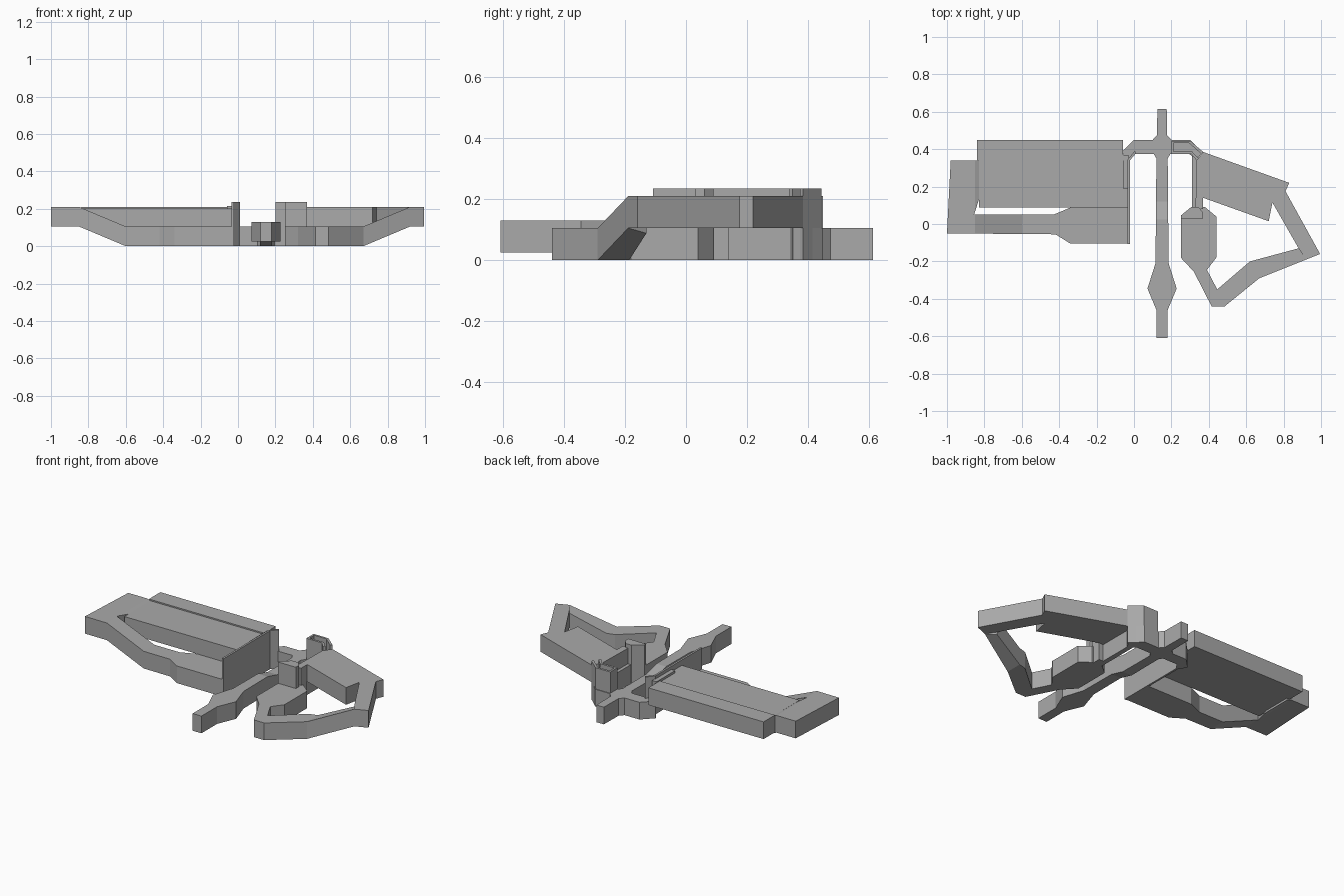
import bpy, bmesh
from mathutils import Vector

cube = bpy.data.objects.get("Cube")
if cube:
    bpy.data.objects.remove(cube, do_unlink=True)

grey = bpy.data.materials.new("plain grey")
grey.use_nodes = True
tone = (0.4, 0.4, 0.4, 1)
grey.diffuse_color = tone
grey.node_tree.nodes["Principled BSDF"].inputs["Base Color"].default_value = tone

LOW, HIGH, TALL = 0.105, 0.21, 0.235


def prism(name, outline, z0, z1, axis=0, ramp=None):
    """Extrude a plan outline; ramp = (start, end, rise) bends it along an axis."""
    bm = bmesh.new()
    bottom = bm.faces.new([bm.verts.new((x, y, z0)) for x, y in outline])
    top = bmesh.ops.extrude_face_region(bm, geom=[bottom])["geom"]
    bmesh.ops.translate(bm, vec=(0, 0, z1 - z0),
                        verts=[g for g in top if isinstance(g, bmesh.types.BMVert)])
    if ramp:
        start, end, rise = ramp
        normal = Vector((1, 0, 0) if axis == 0 else (0, 1, 0))
        for cut in (start, end):
            bmesh.ops.bisect_plane(bm, geom=bm.verts[:] + bm.edges[:] + bm.faces[:],
                                   plane_co=normal * cut, plane_no=normal)
        for v in bm.verts:
            t = (v.co[axis] - start) / (end - start)
            v.co.z += rise * min(1, max(0, t))
    bmesh.ops.recalc_face_normals(bm, faces=bm.faces[:])
    mesh = bpy.data.meshes.new(name)
    bm.to_mesh(mesh)
    bm.free()
    mesh.materials.append(grey)
    obj = bpy.data.objects.new(name, mesh)
    bpy.context.collection.objects.link(obj)
    return obj


def box(name, x0, x1, y0, y1, z0, z1):
    return prism(name, [(x0, y0), (x1, y0), (x1, y1), (x0, y1)], z0, z1)


def symmetric(half, centre=0.15):
    """Close a half outline by mirroring it across the spine."""
    return ([(centre + x, y) for x, y in half]
            + [(centre - x, y) for x, y in reversed(half)])


# Central spine with its pointed swelling, stepping up slightly at the front
prism("spine", symmetric([(0.03, -0.61), (0.03, -0.46), (0.078, -0.345),
                          (0.035, -0.21), (0.03, 0.36)]),
      0, LOW, axis=1, ramp=(0.12, 0.025, 0.025))

# Cross yoke and tail
prism("yoke", symmetric([(0.03, 0.35), (0.045, 0.375), (0.145, 0.375),
                         (0.185, 0.34), (0.215, 0.385), (0.15, 0.45),
                         (0.05, 0.45), (0.027, 0.475), (0.025, 0.615)]), 0, LOW)

# Upright plates around the yoke's corner
prism("corner_outer_plate", [(0.2, 0.445), (0.3, 0.445), (0.37, 0.385),
                             (0.36, 0.375), (0.295, 0.432), (0.2, 0.432)], 0, TALL)
prism("corner_inner_plate", [(0.2, 0.375), (0.305, 0.375), (0.335, 0.34),
                             (0.345, 0.35), (0.31, 0.388), (0.2, 0.388)], 0, TALL)
box("corner_end_plate", 0.2, 0.212, 0.375, 0.445, LOW, TALL)

# Wide wing: looping low arm that ramps up to the tip
prism("wide_wing_arm", [(-0.03, -0.105), (-0.34, -0.105), (-0.42, -0.055), (-1, -0.05),
                        (-0.98, 0.34), (-0.82, 0.34), (-0.82, 0.16), (-0.855, 0.05),
                        (-0.43, 0.05), (-0.34, 0.088), (-0.03, 0.088)],
      0, LOW, ramp=(-0.6, -0.85, LOW))
prism("wide_wing_panel", [(-0.83, 0.088), (-0.03, 0.088), (-0.03, 0.34), (-0.83, 0.34)],
      LOW, 0.202)
prism("wide_wing_back_strip", [(-0.84, 0.34), (-0.03, 0.34), (-0.06, 0.375),
                               (-0.06, 0.45), (-0.84, 0.45)], LOW, HIGH)

# Tall wall closing the wide wing, bent at its rear end
prism("wing_wall", [(-0.022, -0.108), (-0.022, 0.34), (0.012, 0.38), (0.004, 0.39),
                    (-0.034, 0.345), (-0.034, -0.108)], 0, TALL)
box("wall_side_rib", -0.06, -0.03, 0.19, 0.37, LOW, 0.216)

# Folded wing: upper panel and the arm looping down to the pod
prism("folded_wing_panel", [(0.335, 0.34), (0.37, 0.385), (0.83, 0.22), (0.81, 0.175),
                            (0.995, -0.16), (0.92, -0.19), (0.88, -0.13), (0.74, 0.115),
                            (0.72, 0.015), (0.37, 0.14), (0.33, 0.13)], LOW, HIGH)
prism("folded_wing_arm", [(0.92, -0.19), (0.67, -0.29), (0.485, -0.44), (0.415, -0.44),
                          (0.32, -0.255), (0.39, -0.245), (0.445, -0.35),
                          (0.62, -0.2), (0.88, -0.13)],
      0, LOW, ramp=(0.67, 0.92, LOW))

# Pod beside the spine, its post and the rail back to the yoke
prism("pod", [(0.32, -0.255), (0.25, -0.18), (0.25, 0.045), (0.305, 0.09),
              (0.38, 0.09), (0.44, 0.04), (0.44, -0.18), (0.39, -0.245)], 0, LOW)
prism("pod_post", [(0.25, 0.03), (0.25, 0.045), (0.305, 0.09), (0.345, 0.09),
                   (0.37, 0.06), (0.37, 0.03)], LOW, TALL)
box("pod_rail", 0.31, 0.34, 0.08, 0.36, 0, LOW + 0.01)
box("pod_neck", 0.33, 0.37, 0.08, 0.14, 0, HIGH)
